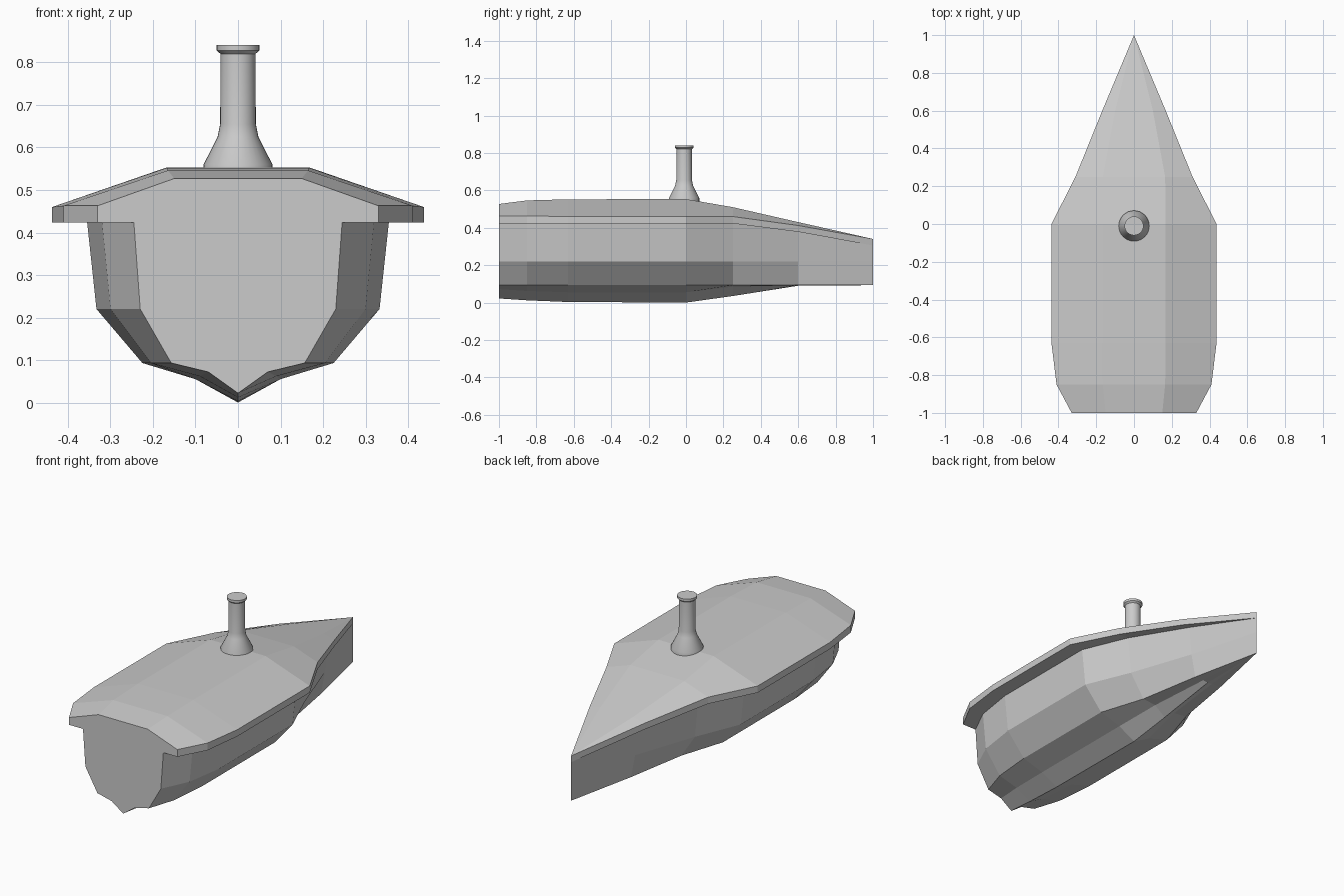
import bpy, bmesh, math

cube = bpy.data.objects.get("Cube")
if cube:
    bpy.data.objects.remove(cube, do_unlink=True)

grey = bpy.data.materials.new("plain grey")
grey.use_nodes = True
colour = (0.6, 0.6, 0.6, 1)
grey.diffuse_color = colour
grey.node_tree.nodes["Principled BSDF"].inputs["Base Color"].default_value = colour


def finish(name, bm):
    bmesh.ops.remove_doubles(bm, verts=bm.verts, dist=0.0005)
    bmesh.ops.recalc_face_normals(bm, faces=bm.faces)
    mesh = bpy.data.meshes.new(name)
    bm.to_mesh(mesh)
    bm.free()
    mesh.materials.append(grey)
    obj = bpy.data.objects.new(name, mesh)
    bpy.context.collection.objects.link(obj)
    return obj


def loft(name, sections):
    """Skin mirrored half sections (y, [(x, z), ...]) into a closed body."""
    bm = bmesh.new()
    rings = []
    for y, half in sections:
        points = half + [(-x, z) for x, z in reversed(half)]
        rings.append([bm.verts.new((x, y, z)) for x, z in points])
    n = len(rings[0])
    for a, b in zip(rings, rings[1:]):
        for i in range(n):
            j = (i + 1) % n
            bm.faces.new((a[i], a[j], b[j], b[i]))
    bm.faces.new(rings[0])
    return finish(name, bm)


# Hull: y, top width and height, waist width, chine width, keel shoulder, keel depth
hull_stations = [
    (-1.0, 0.245, 0.425, 0.23, 0.157, (0.07, 0.072), 0.022),
    (-0.85, 0.32, 0.425, 0.30, 0.205, (0.09, 0.062), 0.012),
    (-0.63, 0.355, 0.425, 0.333, 0.225, (0.10, 0.055), 0.003),
    (0.0, 0.355, 0.425, 0.333, 0.225, (0.10, 0.055), 0.0),
    (0.25, 0.25, 0.425, 0.23, 0.145, (0.065, 0.085), 0.035),
    (0.6, 0.125, 0.38, 0.11, 0.085, (0.03, 0.094), 0.09),
    (1.0, 0.0, 0.31, 0.0, 0.0, (0.0, 0.093), 0.093),
]
loft("hull", [
    (y, [(0, keel), shoulder, (chine, 0.093), (waist, 0.22), (top, z)])
    for y, top, z, waist, chine, shoulder, keel in hull_stations
])

# Deck: y, edge width, edge bottom, edge top, crown width, crown height
deck_stations = [
    (-1.0, 0.33, 0.423, 0.463, 0.15, 0.527),
    (-0.85, 0.41, 0.423, 0.463, 0.165, 0.546),
    (-0.63, 0.437, 0.423, 0.46, 0.168, 0.552),
    (0.0, 0.437, 0.423, 0.46, 0.168, 0.553),
    (0.25, 0.31, 0.423, 0.46, 0.165, 0.51),
    (0.6, 0.168, 0.378, 0.412, 0.10, 0.43),
    (1.0, 0.0, 0.305, 0.34, 0.0, 0.34),
]
loft("deck", [
    (y, [(edge, low), (edge, high), (crown, top)])
    for y, edge, low, high, crown, top in deck_stations
])

# Funnel: flared foot, straight pipe and a rim
profile = [(0, 0.535), (0.081, 0.535), (0.081, 0.56), (0.048, 0.625), (0.042, 0.655),
           (0.041, 0.82), (0.05, 0.828), (0.05, 0.841), (0, 0.841)]
bm = bmesh.new()
verts = [bm.verts.new((r, -0.01, z)) for r, z in profile]
edges = [bm.edges.new(pair) for pair in zip(verts, verts[1:])]
bmesh.ops.spin(bm, geom=verts + edges, cent=(0, -0.01, 0), axis=(0, 0, 1),
               angle=math.tau, steps=32)
funnel = finish("funnel", bm)
bpy.ops.object.select_all(action="DESELECT")
funnel.select_set(True)
bpy.context.view_layer.objects.active = funnel
bpy.ops.object.shade_smooth_by_angle(angle=math.radians(35))
